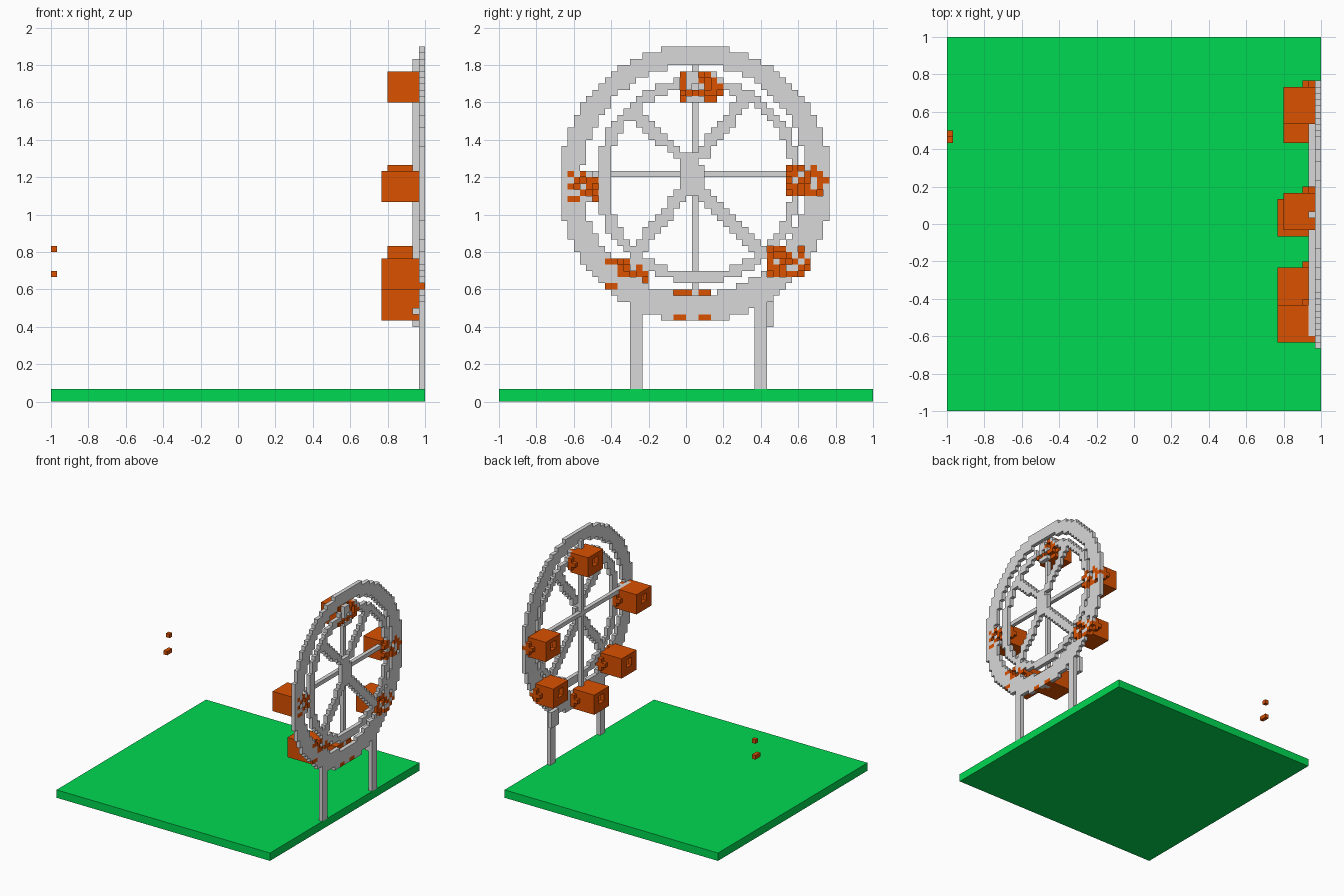
import bpy, bmesh, math
from mathutils import Vector

cube = bpy.data.objects.get("Cube")
if cube:
    bpy.data.objects.remove(cube)

V = 1 / 30          # block size
FRONT, BACK = 59, 58  # block layers of the wheel along x


def material(name, rgb):
    m = bpy.data.materials.new(name)
    m.use_nodes = True
    m.diffuse_color = (*rgb, 1)
    m.node_tree.nodes["Principled BSDF"].inputs["Base Color"].default_value = (*rgb, 1)
    return m


GREEN = material("grass green", (0.0, 0.69, 0.082))
GREY = material("steel grey", (0.69, 0.69, 0.69))
ORANGE = material("cabin orange", (0.70, 0.082, 0.0))


def block(i0, i1, j0, j1, k0, k1):
    """Set of cells, end indices included."""
    return {(i, j, k) for i in range(i0, i1 + 1)
            for j in range(j0, j1 + 1) for k in range(k0, k1 + 1)}


def build(name, cells, mat):
    """Mesh the outer skin of a set of cells."""
    bm = bmesh.new()
    verts = {}

    def vert(p):
        if p not in verts:
            verts[p] = bm.verts.new((p[0] * V - 1, p[1] * V - 1, p[2] * V))
        return verts[p]

    for c in sorted(cells):
        for axis in range(3):
            for side in (0, 1):
                n = list(c)
                n[axis] += 2 * side - 1
                if tuple(n) in cells:
                    continue
                u, w = (axis + 1) % 3, (axis + 2) % 3
                loop = [(0, 0), (1, 0), (1, 1), (0, 1)]
                if not side:
                    loop.reverse()
                face = []
                for a, b in loop:
                    p = list(c)
                    p[axis] += side
                    p[u] += a
                    p[w] += b
                    face.append(vert(tuple(p)))
                bm.faces.new(face)
    me = bpy.data.meshes.new(name)
    bm.to_mesh(me)
    bm.free()
    me.materials.append(mat)
    bpy.context.collection.objects.link(bpy.data.objects.new(name, me))


def ellipse(j, k, cj, ck, rj, rk):
    return ((j + .5 - cj) / rj) ** 2 + ((k + .5 - ck) / rk) ** 2 <= 1


def ring(outer, inner):
    return {(FRONT, j, k) for j in range(60) for k in range(60)
            if ellipse(j, k, *outer) and not ellipse(j, k, *inner)}


def spoke(a, b):
    """Stepped diagonal, two blocks wide."""
    cells = set()
    for s in range(41):
        p = Vector(a).lerp(Vector(b), s / 40)
        j, k = math.floor(p.x), math.floor(p.y)
        cells |= {(FRONT, j, k), (FRONT, j + 1, k)}
    return cells


# Wheel parts
outer_rim = ring((31.5, 35, 21.8, 22.2), (31.3, 35.6, 18.0, 18.5))
inner_rim = ring((32, 35.5, 16.6, 16.6), (32.2, 35.5, 14.7, 14.9)) - outer_rim
hub = block(FRONT, FRONT, 29, 31, 34, 39) | block(FRONT, FRONT, 29, 32, 35, 37)
spokes = set()
for a, b in (((30, 38), (21.5, 46)), ((31.5, 39), (39.5, 49)),
             ((29.5, 34), (21.5, 24)), ((31.5, 34), (41.5, 24))):
    spokes |= spoke(a, b)
spokes -= hub | inner_rim | outer_rim
bars = block(BACK, BACK, 12, 46, 36, 36) | block(BACK, BACK, 31, 31, 13, 54)

# Support legs
legs = block(FRONT, FRONT, 21, 22, 2, 17) | block(FRONT, FRONT, 41, 42, 2, 17)
legs -= outer_rim
leg_bracket = block(BACK, BACK, 41, 43, 12, 15)
rim_stud = {(BACK, 27, 14)}

# Cabins: first x, y and z cell, whether the side arm reaches the rim layer,
# and the rim clamp in front
# (rows from the top; o = orange, g = grey, . = open, space = unchanged)
cabins = {
    "top_cabin": (54, 29, 48, True, (".gg.og", ".ggo.o", ".g.g.o", "o.o.oo", ".ggg..")),
    "right_cabin": (54, 46, 33, True, (".o.gog", "oog.oo", ".go.go", "oo.ogo", ".o.oo.")),
    "lower_right_cabin": (54, 43, 20, True, (".oogg.", "o..ogo", "ogo.og", "oo.ggo", ".o.oo.")),
    "bottom_cabin": (53, 28, 13, False, ("", "", "", "", "oo  oo")),
    "lower_left_cabin": (53, 17, 18, True, ("oo.ogg", "ggo.go", "ggoo.o", "gggggg", "oogggg")),
    "left_cabin": (53, 11, 32, False, ("ogog.", "go.oo", "o.go.", "ggo.o", "oogg.")),
}
fixed = bars | leg_bracket
for name, (i0, j0, k0, reaches, rows) in cabins.items():
    j1, k1 = j0 + 5, k0 + 4
    # Hollow box with a square window on the outer side
    cells = block(i0, BACK, j0, j1, k0, k1)
    cells -= block(i0 + 1, BACK - 1, j0 + 1, j1 - 1, k0 + 1, k1 - 1)
    cells -= block(i0, i0, j0 + 2, j0 + 3, k0 + 2, k0 + 3)
    # Clamp blocks in the rim layer
    for r, row in enumerate(rows):
        for c, mark in enumerate(row):
            cell = (FRONT, j0 + c, k1 - r)
            if mark in "o.":
                for part in (outer_rim, inner_rim, spokes):
                    part.discard(cell)
            if mark == "o":
                cells.add(cell)
            elif mark == "g" and cell not in inner_rim:
                outer_rim.add(cell)
    # Stepped side arm towards the rim
    arm = {(BACK - 1, j1 + 1, k0 + 2)} | block(BACK, BACK, j1 + 1, j1 + 1, k0 + 1, k0 + 3)
    if reaches:
        tip = (FRONT, j1 + 1, k0 + 2)
        arm.add(tip)
        for part in (outer_rim, inner_rim, spokes):
            part.discard(tip)
    build(name, (cells | arm) - fixed, ORANGE)

build("outer_rim", outer_rim, GREY)
build("inner_rim", inner_rim, GREY)
build("hub", hub, GREY)
build("diagonal_spokes", spokes, GREY)
build("cross_bars", bars, GREY)
build("support_legs", legs, GREY)
build("leg_bracket", leg_bracket, GREY)
build("rim_stud", rim_stud, GREY)

# Loose floating blocks
build("floating_block_upper", {(0, 44, 24)}, ORANGE)
build("floating_block_lower", block(0, 0, 43, 44, 20, 20), ORANGE)

# Ground slab
bpy.ops.mesh.primitive_cube_add(size=1, location=(0, 0, V))
slab = bpy.context.object
slab.name = "ground_slab"
slab.scale = (2, 2, 2 * V)
bpy.ops.object.transform_apply(location=False, rotation=False, scale=True)
slab.data.materials.append(GREEN)
